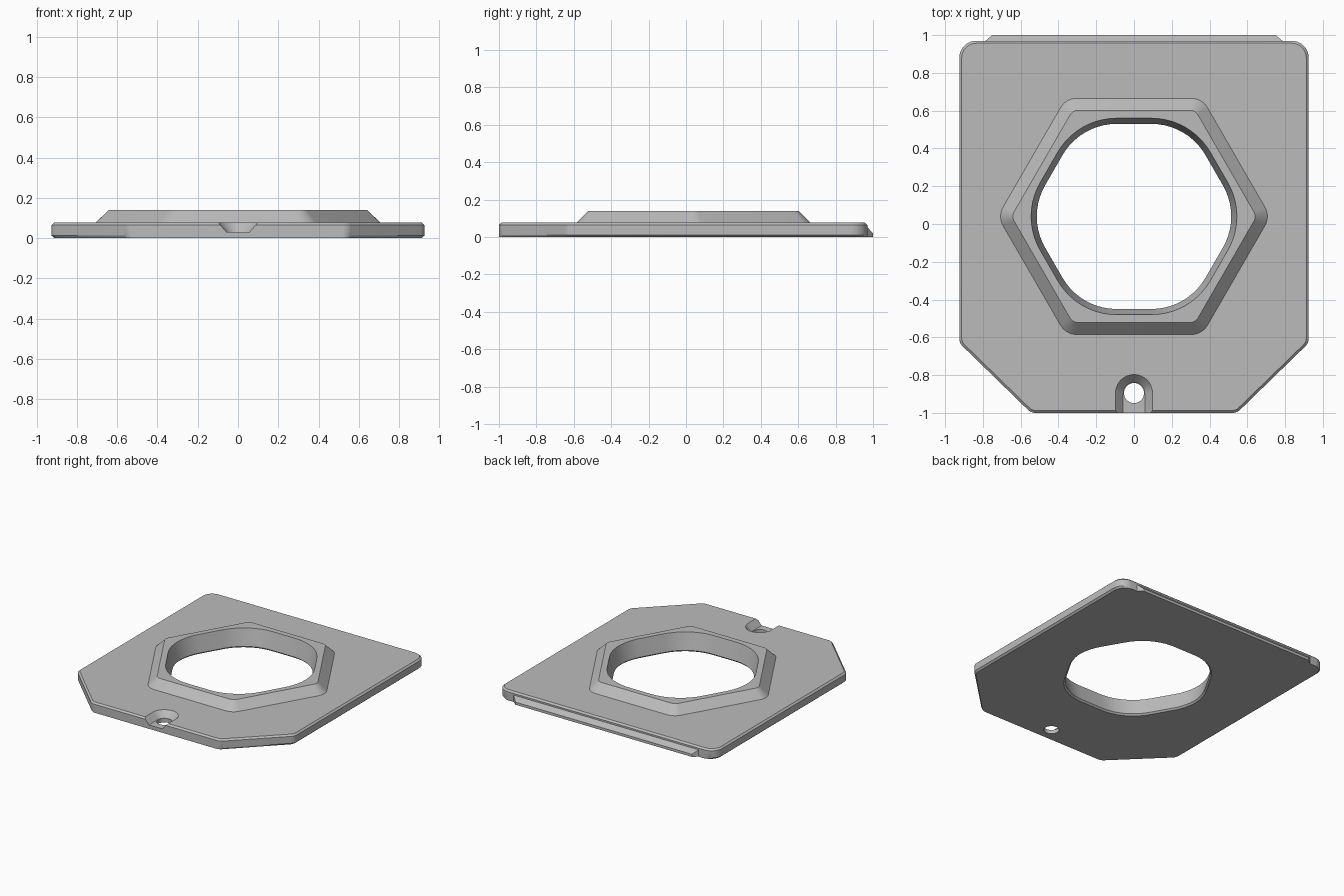
import bpy, bmesh, math
from mathutils import Vector

cube = bpy.data.objects.get("Cube")
if cube:
    bpy.data.objects.remove(cube)

grey = bpy.data.materials.new("plain grey")
grey.use_nodes = True
colour = (0.5, 0.5, 0.5, 1)
grey.diffuse_color = colour
grey.node_tree.nodes["Principled BSDF"].inputs["Base Color"].default_value = colour


def rounded(corners, inset=0.0, steps=10):
    """Counter-clockwise outline from (x, y, radius) corners, optionally inset."""
    out = []
    for i, (x, y, r) in enumerate(corners):
        p = Vector((x, y))
        a = (p - Vector(corners[i - 1][:2])).normalized()
        b = (Vector(corners[(i + 1) % len(corners)][:2]) - p).normalized()
        turn = math.atan2(a.x * b.y - a.y * b.x, a.dot(b))
        centre = p + (b - a).normalized() * r / math.cos(turn / 2)
        start = math.atan2(-a.x, a.y)
        for k in range(steps + 1):
            t = start + turn * k / steps
            out.append(centre + Vector((math.cos(t), math.sin(t))) * (r - inset))
    return out


def hexagon(apothem, radius, cy=0.04):
    size = apothem / math.cos(math.pi / 6)
    return rounded([(size * math.cos(k * math.pi / 3),
                     cy + size * math.sin(k * math.pi / 3), radius) for k in range(6)])


def at(outline, z):
    return [(p[0], p[1], z) for p in outline]


def loft(name, rings, helper=False):
    """Closed solid through rings of equal point count."""
    bm = bmesh.new()
    loops = [[bm.verts.new(p) for p in ring] for ring in rings]
    bm.faces.new(loops[0])
    bm.faces.new(loops[-1])
    n = len(loops[0])
    for low, high in zip(loops, loops[1:]):
        for i in range(n):
            j = (i + 1) % n
            bm.faces.new((low[i], low[j], high[j], high[i]))
    bmesh.ops.recalc_face_normals(bm, faces=bm.faces)
    mesh = bpy.data.meshes.new(name)
    bm.to_mesh(mesh)
    bm.free()
    mesh.materials.append(grey)
    ob = bpy.data.objects.new(name, mesh)
    bpy.context.collection.objects.link(ob)
    ob.hide_render = helper
    return ob


def cut(target, cutter):
    mod = target.modifiers.new("cut", "BOOLEAN")
    mod.operation = "DIFFERENCE"
    mod.solver = "EXACT"
    mod.object = cutter


TOP, RIM = 0.077, 0.14

# Base plate: clipped front corners, chamfered edges, sides tucked in underneath
corners = [(0.925, 0.97, 0.09), (-0.925, 0.97, 0.09), (-0.925, -0.63, 0.06),
           (-0.545, -1, 0.06), (0.545, -1, 0.06), (0.925, -0.63, 0.06)]
outline = rounded(corners)
tucked = [(p.x * 0.985, p.y) for p in outline]
plate = loft("base_plate", [at(tucked, 0), at(outline, 0.012), at(outline, 0.065),
                            at(rounded(corners, 0.013), TOP)])

# Raised hexagonal collar
collar = loft("hexagonal_collar", [at(hexagon(0.625, 0.1), TOP),
                                   at(hexagon(0.562, 0.05), RIM)])

# Hexagonal opening, slightly tapered, with a small chamfer underneath
opening = loft("opening_cutter", [
    at(hexagon(0.512, 0.352), -0.01), at(hexagon(0.49, 0.33), 0.012),
    at(hexagon(0.52, 0.36), RIM), at(hexagon(0.525, 0.365), RIM + 0.02)], True)
cut(plate, opening)
cut(collar, opening)

# Countersunk slot, open at the front edge
def slot(r, cy=-0.895, steps=24):
    arc = [(r * math.cos(math.pi * k / steps), cy + r * math.sin(math.pi * k / steps))
           for k in range(steps + 1)]
    return [(r, -1.1)] + arc + [(-r, -1.1)]

cut(plate, loft("slot_cutter", [at(slot(0.057), 0.03), at(slot(0.098), TOP),
                                at(slot(0.108), TOP + 0.011)], True))

# Screw hole through the slot floor
circle = [(0.053 * math.cos(math.tau * k / 32), -0.895 + 0.053 * math.sin(math.tau * k / 32))
          for k in range(32)]
cut(plate, loft("screw_hole_cutter", [at(circle, -0.05), at(circle, 0.05)], True))

# Sloped lip along the back edge with angled ends
profile = [(0.95, 0), (1, 0), (1, 0.02), (0.965, 0.058), (0.95, 0.058)]
loft("back_lip", [[(s * (0.75 + (1 - y) * 1.2), y, z) for y, z in profile] for s in (-1, 1)])

# Bake the cuts, then shade smoothly with sharp edges kept
for ob in (plate, collar):
    bpy.context.view_layer.objects.active = ob
    for mod in list(ob.modifiers):
        bpy.ops.object.modifier_apply(modifier=mod.name)
    bpy.ops.object.select_all(action="DESELECT")
    ob.select_set(True)
    bpy.ops.object.shade_smooth_by_angle(angle=math.radians(25))

for ob in list(bpy.data.objects):
    if ob.name.endswith("_cutter"):
        bpy.data.objects.remove(ob)
